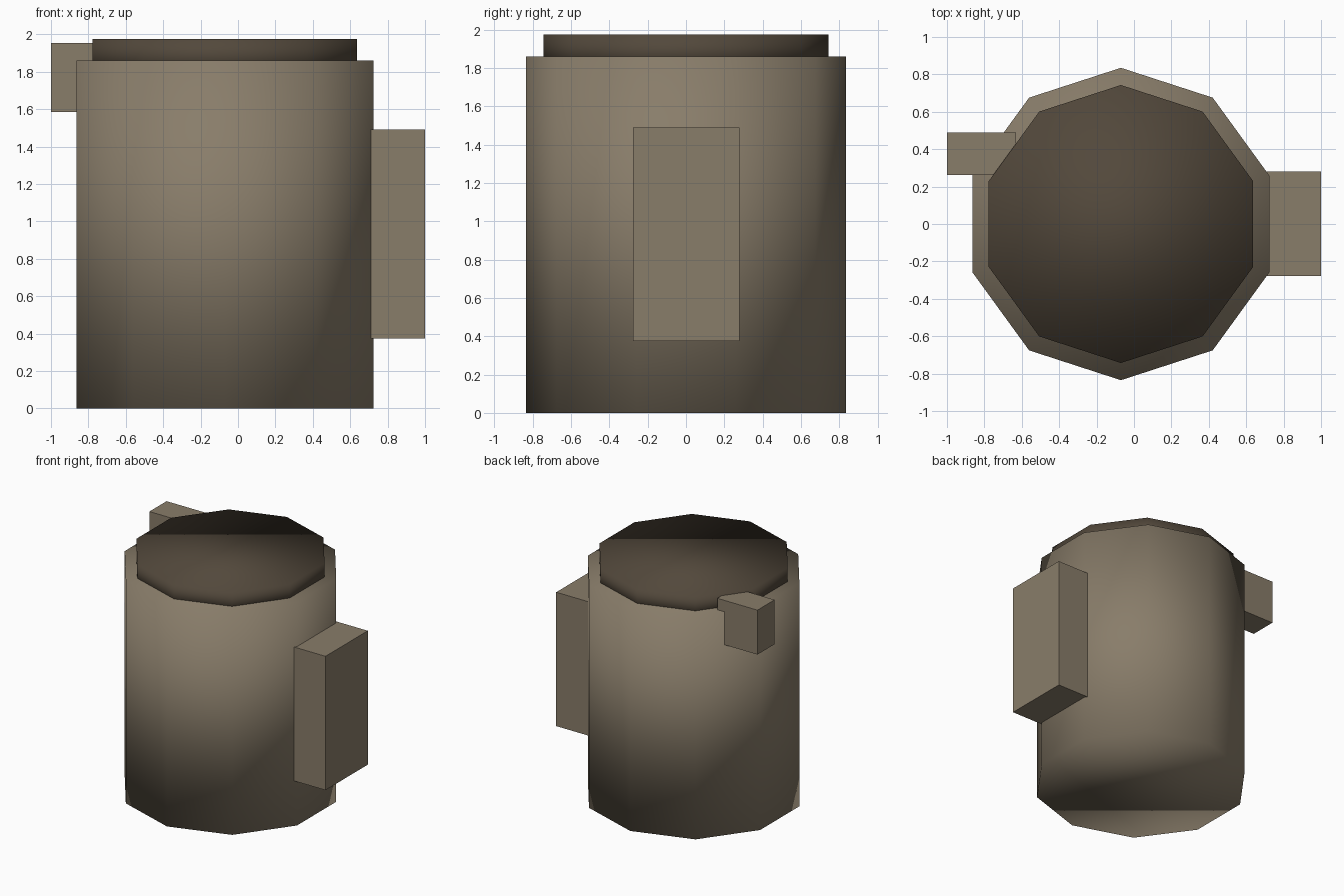
import bpy
import math

if "Cube" in bpy.data.objects:
    bpy.data.objects.remove(bpy.data.objects["Cube"])


def material(name, rgb):
    m = bpy.data.materials.new(name)
    m.diffuse_color = (*rgb, 1.0)
    m.use_nodes = True
    m.node_tree.nodes["Principled BSDF"].inputs["Base Color"].default_value = m.diffuse_color
    return m


tan = material("warm grey", (0.25, 0.205, 0.144))
brown = material("dark brown", (0.085, 0.065, 0.044))

AXIS_X = -0.07  # centre line of the body
SIDES = 10


def drum(name, radius, z0, z1, mat):
    """Ten-sided drum with corners on the y axis, smooth all over."""
    bpy.ops.mesh.primitive_cylinder_add(
        vertices=SIDES, radius=radius, depth=z1 - z0,
        location=(AXIS_X, 0, (z0 + z1) / 2))
    ob = bpy.context.object
    ob.name = name
    ob.data.materials.append(mat)
    bpy.ops.object.shade_smooth()
    return ob


def box(name, low, high, mat):
    """Flat-shaded box between two corners."""
    centre = [(a + b) / 2 for a, b in zip(low, high)]
    bpy.ops.mesh.primitive_cube_add(size=1, location=centre)
    ob = bpy.context.object
    ob.name = name
    ob.scale = [b - a for a, b in zip(low, high)]
    bpy.ops.object.transform_apply(location=False, rotation=False, scale=True)
    ob.data.materials.append(mat)
    return ob


# Main container and its darker lid
drum("body", 0.835, 0.0, 1.86, tan)
drum("lid", 0.743, 1.80, 1.975, brown)

# Handle block on the right, small spout block at the upper left
box("handle", (0.55, -0.277, 0.375), (1.0, 0.28, 1.49), tan)
box("spout", (-1.0, 0.262, 1.585), (-0.63, 0.488, 1.955), tan)
